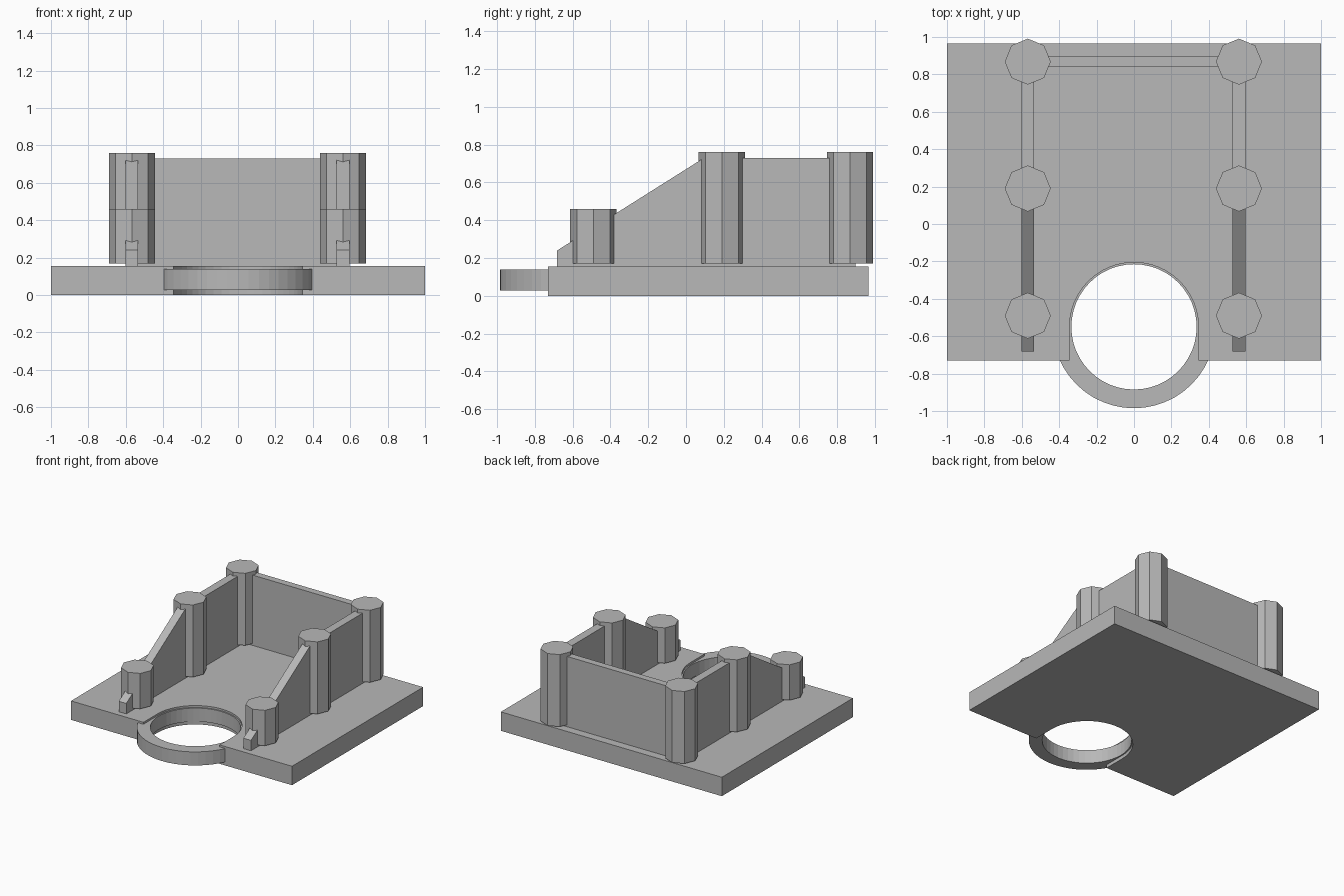
import bpy
import bmesh
from math import sin, cos, pi
from mathutils import Vector

cube = bpy.data.objects.get("Cube")
if cube:
    bpy.data.objects.remove(cube)

# Single plain grey finish
GREY = (0.48, 0.48, 0.48, 1)
grey = bpy.data.materials.new("grey")
grey.use_nodes = True
grey.diffuse_color = GREY
grey.node_tree.nodes["Principled BSDF"].inputs["Base Color"].default_value = GREY


def finish(name, bm):
    bmesh.ops.recalc_face_normals(bm, faces=bm.faces)
    mesh = bpy.data.meshes.new(name)
    bm.to_mesh(mesh)
    bm.free()
    mesh.materials.append(grey)
    obj = bpy.data.objects.new(name, mesh)
    bpy.context.collection.objects.link(obj)
    return obj


def prism(name, outline, along):
    """Extrude a closed outline of 3D points along a vector."""
    bm = bmesh.new()
    face = bm.faces.new([bm.verts.new(p) for p in outline])
    result = bmesh.ops.extrude_face_region(bm, geom=[face], use_keep_orig=True)
    verts = [v for v in result["geom"] if isinstance(v, bmesh.types.BMVert)]
    bmesh.ops.translate(bm, verts=verts, vec=Vector(along))
    return finish(name, bm)


def arc(cx, cy, z, r, start, end, steps):
    angles = [start + (end - start) * i / steps for i in range(steps + 1)]
    return [(cx + r * cos(a), cy + r * sin(a), z) for a in angles]


# Base plate with a round-ended notch in the front edge
FRONT, BACK, TOP = -0.73, 0.965, 0.155
RING_Y, NOTCH_R = -0.55, 0.345
plate = [(1, FRONT, 0), (1, BACK, 0), (-1, BACK, 0), (-1, FRONT, 0), (-NOTCH_R, FRONT, 0)]
plate += arc(0, RING_Y, 0, NOTCH_R, pi, 0, 24)
plate += [(NOTCH_R, FRONT, 0)]
prism("base_plate", plate, (0, 0, TOP))

# Ring set into the notch
SEGMENTS = 48
bm = bmesh.new()
loops = []
for r, z in [(0.335, 0.028), (0.435, 0.028), (0.435, 0.139), (0.335, 0.139)]:
    points = arc(0, RING_Y, z, r, 0, 2 * pi, SEGMENTS)[:-1]
    loops.append([bm.verts.new(p) for p in points])
for k, loop in enumerate(loops):
    after = loops[(k + 1) % len(loops)]
    for i in range(SEGMENTS):
        j = (i + 1) % SEGMENTS
        bm.faces.new((loop[i], loop[j], after[j], after[i]))
finish("front_ring", bm)

# Side walls with sloping fronts, and their octagonal posts
WALL_TOP, WALL_BACK, HALF = 0.73, 0.897, 0.034
profile = [(-0.682, TOP), (WALL_BACK, TOP), (WALL_BACK, WALL_TOP), (0.095, WALL_TOP), (-0.682, 0.24)]
posts = [("front", -0.49, 0.46), ("middle", 0.19, 0.76), ("back", 0.868, 0.76)]
for side, x in [("right", -0.568), ("left", 0.561)]:
    prism(side + "_wall", [(x - HALF, y, z) for y, z in profile], (2 * HALF, 0, 0))
    for place, y, height in posts:
        outline = arc(x, y, 0.17, 0.123, 0, 2 * pi, 8)[:-1]
        prism(f"{place}_{side}_post", outline, (0, 0, height - 0.17))

# Back wall between the rear posts
back = [(-0.534, 0.84, TOP), (0.527, 0.84, TOP), (0.527, 0.84, WALL_TOP), (-0.534, 0.84, WALL_TOP)]
prism("back_wall", back, (0, WALL_BACK - 0.84, 0))
